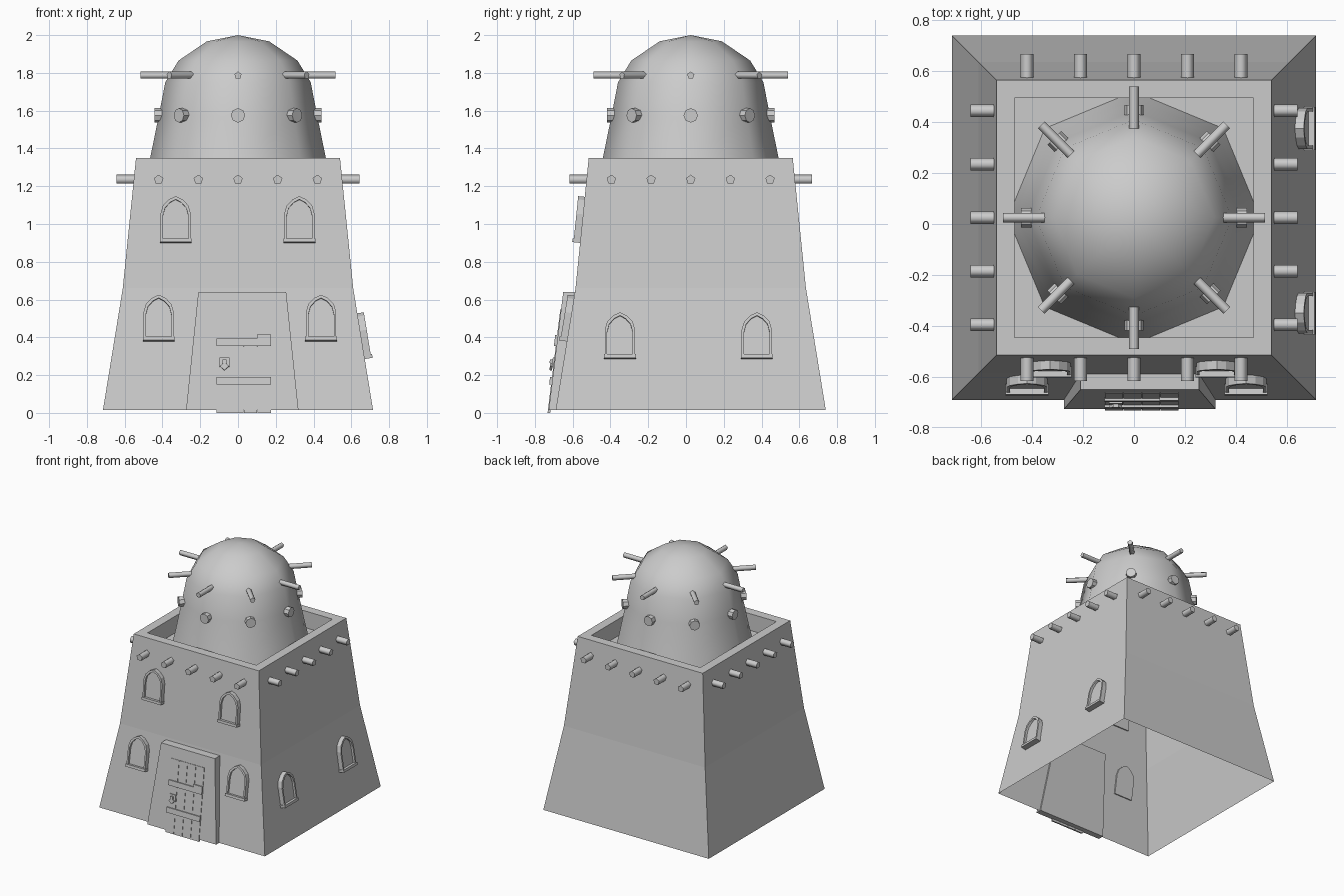
import bpy, bmesh, math
from mathutils import Matrix, Vector

cube = bpy.data.objects.get("Cube")
if cube:
    bpy.data.objects.remove(cube, do_unlink=True)

CY = 0.025          # tower axis offset in y
clay = bpy.data.materials.new("pale_grey_clay")
clay.use_nodes = True
GREY = (0.6, 0.6, 0.6, 1)
clay.diffuse_color = GREY
clay.node_tree.nodes["Principled BSDF"].inputs["Base Color"].default_value = GREY


def finish(name, bm, matrix=Matrix(), smooth=None):
    bmesh.ops.recalc_face_normals(bm, faces=bm.faces)
    mesh = bpy.data.meshes.new(name)
    bm.to_mesh(mesh)
    bm.free()
    mesh.materials.append(clay)
    obj = bpy.data.objects.new(name, mesh)
    bpy.context.collection.objects.link(obj)
    obj.matrix_world = matrix
    if smooth:
        bpy.ops.object.select_all(action='DESELECT')
        obj.select_set(True)
        bpy.context.view_layer.objects.active = obj
        bpy.ops.object.shade_smooth_by_angle(angle=math.radians(smooth))
    return obj


def loft(bm, rings, cap_start=False, cap_end=False):
    """Skin equal-length closed rings of points."""
    loops = [[bm.verts.new(p) for p in ring] for ring in rings]
    n = len(loops[0])
    for a, b in zip(loops, loops[1:]):
        for i in range(n):
            j = (i + 1) % n
            bm.faces.new((a[i], a[j], b[j], b[i]))
    if cap_start:
        bm.faces.new(loops[0])
    if cap_end:
        bm.faces.new(loops[-1])


def square(h, z):
    return [(-h, -h, z), (h, -h, z), (h, h, z), (-h, h, z)]


def box(name, x, y, z, matrix):
    bm = bmesh.new()
    loft(bm, [[(x[0], y[0], k), (x[1], y[0], k), (x[1], y[1], k), (x[0], y[1], k)]
              for k in z], True, True)
    return finish(name, bm, matrix)


def peg(name, radius, sides, r0, r1, u, z, turn, smooth=60):
    """Rod pointing outward from the axis, shifted sideways by u."""
    bm = bmesh.new()
    rings = []
    for r in (r0, r1):
        rings.append([(u + radius * math.sin(math.tau * i / sides), -r,
                       z + radius * math.cos(math.tau * i / sides)) for i in range(sides)])
    loft(bm, rings, True, True)
    return finish(name, bm, Matrix.Translation((0, CY, 0)) @ Matrix.Rotation(turn, 4, 'Z'), smooth)


# Battered tower walls, parapet and sunken roof, open underneath
KINK = 0.66
LEVELS = [(0.715, 0.015), (0.61, KINK), (0.54, 1.35), (0.47, 1.35), (0.47, 1.22)]
bm = bmesh.new()
loft(bm, [square(h, z) for h, z in LEVELS], cap_end=True)
finish("tower_walls", bm, Matrix.Translation((0, CY, 0)))


def on_wall(u, z, turn=0):
    """Matrix with its origin on the sloping wall, local -y facing outward."""
    (h0, z0), (h1, z1) = LEVELS[:2] if z < KINK else LEVELS[1:3]
    half = h0 + (h1 - h0) * (z - z0) / (z1 - z0)
    lean = math.atan2(h0 - h1, z1 - z0)
    return (Matrix.Translation((0, CY, 0)) @ Matrix.Rotation(turn, 4, 'Z')
            @ Matrix.Translation((u, -half, z)) @ Matrix.Rotation(-lean, 4, 'X'))


# Dome, eight sided and smooth
PROFILE = [(0.5, 1.2), (0.465, 1.35), (0.42, 1.57), (0.385, 1.75),
           (0.315, 1.865), (0.165, 1.967)]
bm = bmesh.new()
loft(bm, [[(r * math.cos(math.tau * i / 8), r * math.sin(math.tau * i / 8), z)
           for i in range(8)] for r, z in PROFILE])
bm.verts.ensure_lookup_table()
tip = bm.verts.new((0, 0, 2.0))
last = bm.verts[:-1][-8:]
for i in range(8):
    bm.faces.new((last[i], last[(i + 1) % 8], tip))
finish("dome", bm, Matrix.Translation((0, CY, 0)), 80)

# Studs and rods round the dome
for i in range(8):
    turn = math.tau * i / 8
    peg("dome_stud", 0.038, 8, 0.36, 0.443, 0, 1.575, turn, 40)
    peg("dome_rod", 0.02, 5, 0.3, 0.515, 0, 1.787, turn, 80)

# Roof beam ends, five to a side
for side in range(4):
    for k in range(-2, 3):
        peg("beam_end", 0.026, 5, 0.52, 0.642, k * 0.21, 1.235, side * math.pi / 2, 80)


# Arched windows with a raised frame and sill
def arch(w, h, low, y):
    right = [(w, low), (w, h * 0.62), (w * 0.84, h * 0.8), (w * 0.45, h * 0.93)]
    pts = right + [(0, h)] + [(-x, z) for x, z in reversed(right)]
    return [(x, y, z) for x, z in pts]


def window(u, z, turn=0):
    m = on_wall(u, z, turn)
    bm = bmesh.new()
    loft(bm, [arch(0.08, 0.245, 0, 0.01), arch(0.08, 0.245, 0, -0.035),
              arch(0.067, 0.228, 0.018, -0.035), arch(0.067, 0.228, 0.018, -0.018)], True, True)
    finish("window_frame", bm, m)
    box("window_sill", (-0.084, 0.084), (0, -0.042), (0, 0.02), m)


for u in (-0.42, 0.44):
    window(u, 0.378)
for u in (-0.33, 0.325):
    window(u, 0.9)
for u in (-0.375, 0.35):
    window(u, 0.285, math.pi / 2)

# Tapered door surround
bm = bmesh.new()
loft(bm, [[(-0.275, -0.727, 0.015), (0.32, -0.727, 0.015), (0.32, -0.68, 0.015), (-0.275, -0.68, 0.015)],
          [(-0.21, -0.65, 0.64), (0.255, -0.65, 0.64), (0.255, -0.575, 0.64), (-0.21, -0.575, 0.64)]],
     True, True)
finish("door_surround", bm)

# Plank door lying on the surround
door = Matrix.Translation((0.03, -0.727, 0.015)) @ Matrix.Rotation(-math.atan2(0.077, 0.625), 4, 'X')
for i in range(4):
    x = -0.145 + i * 0.0725
    box("door_plank", (x + 0.001, x + 0.0715), (0.01, -0.004), (-0.015, 0.54), door)
for z in (0.135, 0.34):
    box("door_crossbar", (-0.145, 0.145), (0.005, -0.014), (z, z + 0.04), door)
box("door_upper_bar", (0.07, 0.145), (0.005, -0.014), (0.375, 0.4), door)

# Latch plate, boss and hanging knocker
box("latch_plate", (-0.128, -0.075), (0, -0.012), (0.23, 0.28), door)
box("latch_boss", (-0.112, -0.091), (0, -0.026), (0.247, 0.267), door)
bm = bmesh.new()
loft(bm, [[(-0.102 + 0.024 * dx, y, 0.232 + 0.022 * dz) for dx, dz in ((0, -1), (1, 0), (0, 1), (-1, 0))]
          for y in (-0.008, -0.022)], True, True)
finish("door_knocker", bm, door)
